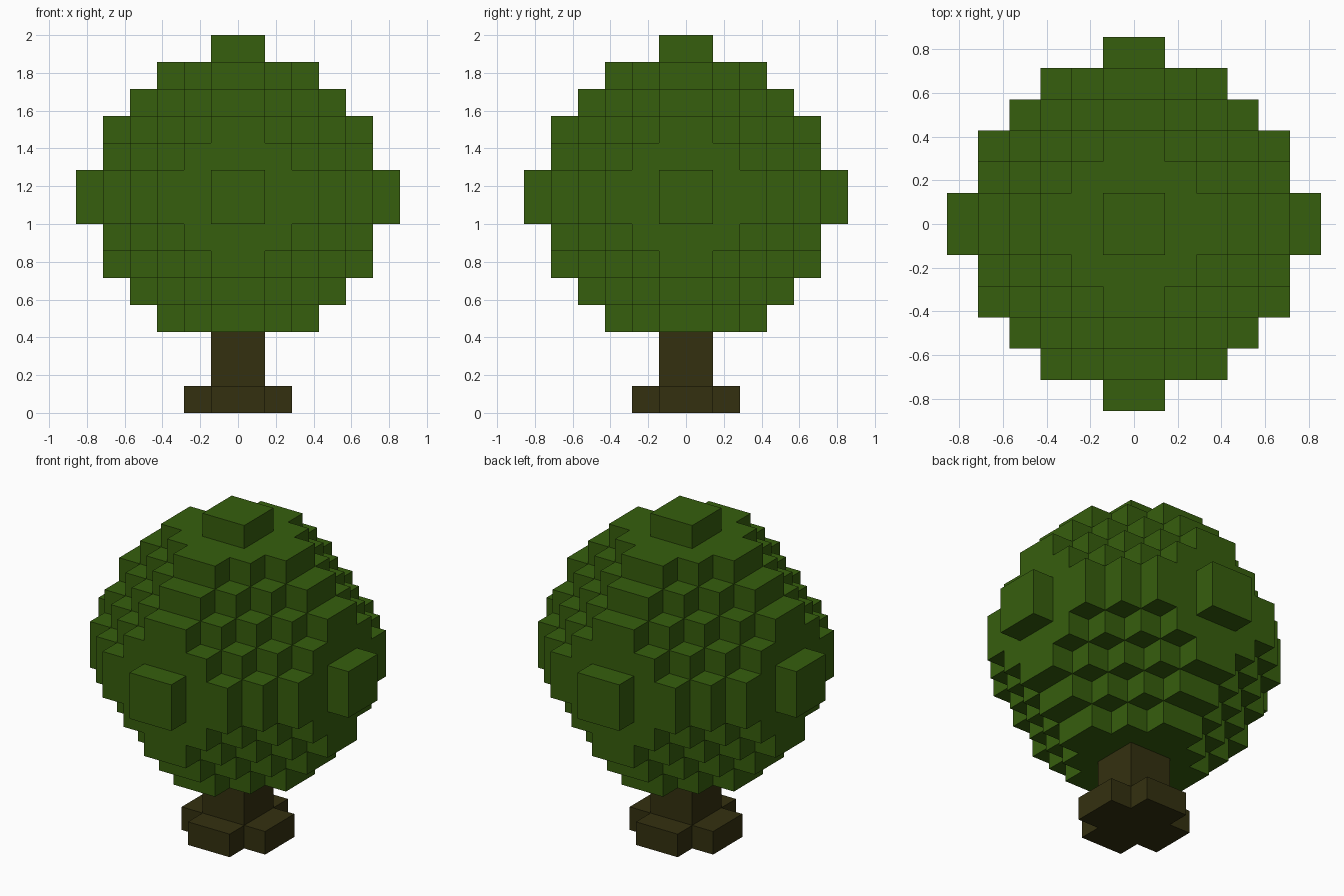
import bpy
import bmesh
from mathutils import Vector

if "Cube" in bpy.data.objects:
    bpy.data.objects.remove(bpy.data.objects["Cube"], do_unlink=True)

U = 1 / 7             # edge length of one block
CROWN_Z = 8           # crown centre height, in blocks
REACH = 7.6           # limit on |x| + |y| + |z| inside the crown, in blocks


def make_material(name, color):
    mat = bpy.data.materials.new(name)
    mat.use_nodes = True
    mat.diffuse_color = color
    mat.node_tree.nodes["Principled BSDF"].inputs["Base Color"].default_value = color
    return mat


def block_shell(name, cells, mat):
    """Build the outer skin of a set of unit blocks given by their low corners."""
    bm = bmesh.new()
    for cell in cells:
        centre = Vector(cell) + Vector((0.5, 0.5, 0.5))
        for axis in range(3):
            for sign in (-1, 1):
                neighbour = list(cell)
                neighbour[axis] += sign
                if tuple(neighbour) in cells:
                    continue
                n, a, b = Vector(), Vector(), Vector()
                n[axis] = sign * 0.5
                a[(axis + 1) % 3] = 0.5
                b[(axis + 2) % 3] = 0.5 * sign
                corners = (-a - b, a - b, a + b, -a + b)
                bm.faces.new([bm.verts.new((centre + n + c) * U) for c in corners])
    bmesh.ops.remove_doubles(bm, verts=bm.verts, dist=0.001)
    mesh = bpy.data.meshes.new(name)
    bm.to_mesh(mesh)
    bm.free()
    mesh.materials.append(mat)
    obj = bpy.data.objects.new(name, mesh)
    bpy.context.collection.objects.link(obj)
    return obj


def box(x, y, z):
    """Blocks filling the given (low, high) ranges."""
    return {(i, j, k) for i in range(*x) for j in range(*y) for k in range(*z)}


leaf_green = make_material("leaf green", (0.037, 0.113, 0.004, 1))
bark_brown = make_material("bark brown", (0.034, 0.030, 0.005, 1))

# Crown: a stepped octahedron with its tips cut flat
crown = {(x, y, z + CROWN_Z) for x, y, z in box((-5, 5), (-5, 5), (-5, 5))
         if abs(x + 0.5) + abs(y + 0.5) + abs(z + 0.5) < REACH}

# A 2 x 2 bump on the top and each side of the crown
mid = (CROWN_Z - 1, CROWN_Z + 1)
crown |= box((-6, 6), (-1, 1), mid) | box((-1, 1), (-6, 6), mid)
crown |= box((-1, 1), (-1, 1), (CROWN_Z, CROWN_Z + 6))
block_shell("crown", crown, leaf_green)

# Trunk with a cross-shaped root flare
trunk = box((-1, 1), (-1, 1), (0, 3))
roots = box((-2, 2), (-1, 1), (0, 1)) | box((-1, 1), (-2, 2), (0, 1))
block_shell("trunk", trunk | roots, bark_brown)
